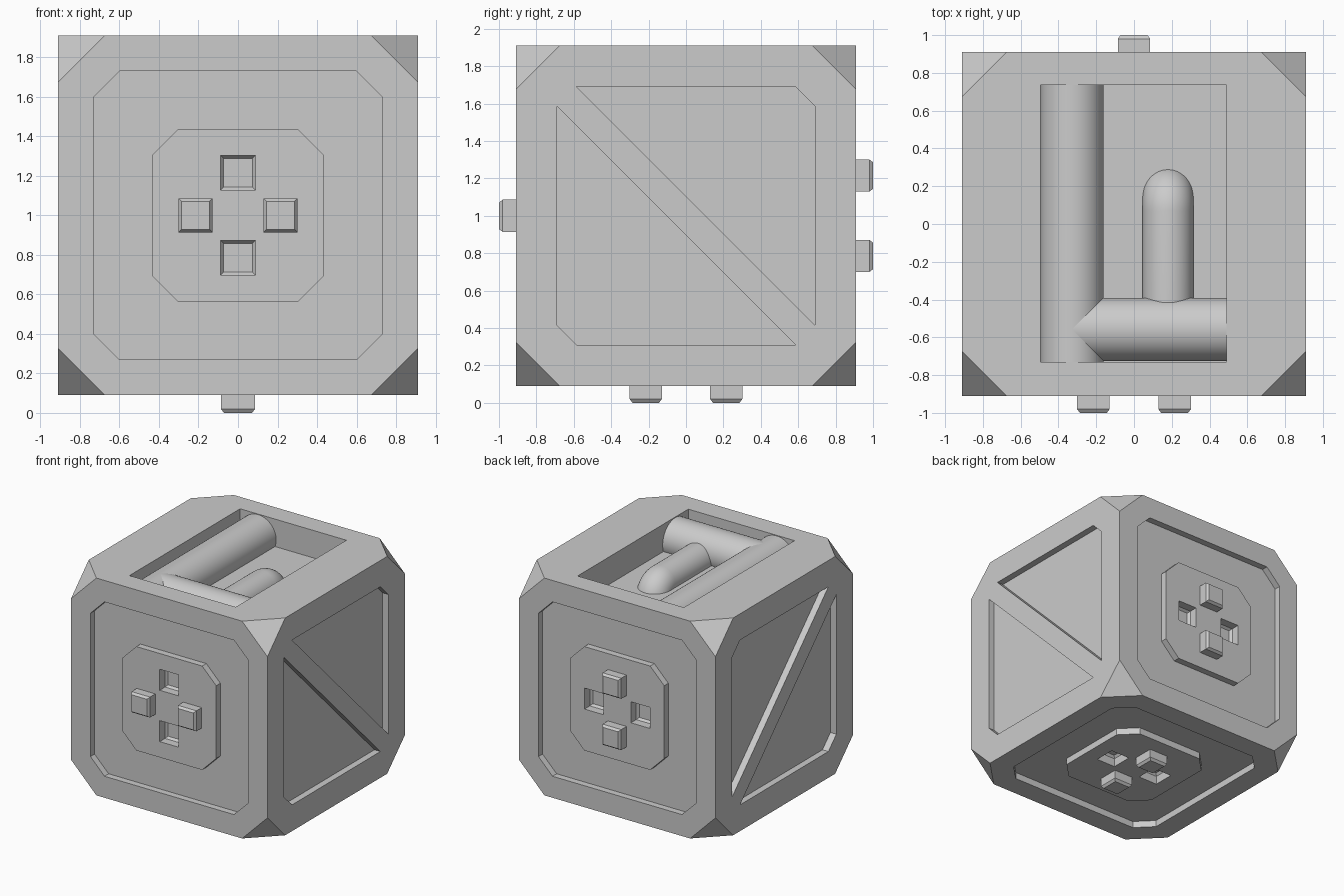
import bpy, bmesh
from math import sin, cos, pi
from mathutils import Vector, Matrix

if "Cube" in bpy.data.objects:
    bpy.data.objects.remove(bpy.data.objects["Cube"])

H = 0.91            # half size of the cube
MID = Vector((0, 0, 1.0))
DEPTH = 0.055       # depth of the side recesses


def face_frame(u, v, w):
    """Matrix taking (across, up, outward) to one face of the cube."""
    m = Matrix((u, v, w)).transposed().to_4x4()
    m.translation = MID + Vector(w) * H
    return m


FRONT = face_frame((1, 0, 0), (0, 0, 1), (0, -1, 0))
BACK = face_frame((-1, 0, 0), (0, 0, 1), (0, 1, 0))
BOTTOM = face_frame((1, 0, 0), (0, -1, 0), (0, 0, -1))
RIGHT = face_frame((0, 1, 0), (0, 0, 1), (1, 0, 0))
LEFT = face_frame((0, 1, 0), (0, 0, 1), (-1, 0, 0))
TOP = face_frame((1, 0, 0), (0, 1, 0), (0, 0, 1))


def skin(bm, loops, matrix=Matrix(), cyclic=False):
    """Join loops of points with quads; cap the ends unless cyclic."""
    rows = [[bm.verts.new(matrix @ Vector(p)) for p in lp] for lp in loops]
    n = len(rows[0])
    pairs = list(zip(rows, rows[1:])) + ([(rows[-1], rows[0])] if cyclic else [])
    for a, b in pairs:
        for i in range(n):
            j = (i + 1) % n
            bm.faces.new((a[i], a[j], b[j], b[i]))
    if not cyclic:
        bm.faces.new(rows[0])
        bm.faces.new(rows[-1])


def finish(bm, name):
    bmesh.ops.recalc_face_normals(bm, faces=bm.faces[:])
    me = bpy.data.meshes.new(name)
    bm.to_mesh(me)
    bm.free()
    ob = bpy.data.objects.new(name, me)
    bpy.context.collection.objects.link(ob)
    return ob


def at(pts, w):
    return [(u, v, w) for u, v in pts]


def rect(x0, x1, y0, y1):
    return [(x0, y0), (x1, y0), (x1, y1), (x0, y1)]


def square(c, h):
    return rect(c[0] - h, c[0] + h, c[1] - h, c[1] + h)


def octagon(a, b):
    return [(b, -a), (a, -b), (a, b), (b, a), (-b, a), (-a, b), (-a, -b), (-b, -a)]


# Cube with cut corners
bm = bmesh.new()
bmesh.ops.create_cube(bm, size=2 * H, matrix=Matrix.Translation(MID))
bmesh.ops.bevel(bm, geom=bm.verts[:], offset=0.235, segments=1, affect='VERTICES')
body = finish(bm, "cube_body")

# Cutters: ring recesses and sockets, triangle recesses, top pocket
cut = bmesh.new()
outer, inner = octagon(0.73, 0.60), octagon(0.435, 0.305)
OFF = 0.215
across = [(-OFF, 0), (OFF, 0)]
upright = [(0, -OFF), (0, OFF)]
panels = [("front", FRONT, across, upright),
          ("back", BACK, upright, across),
          ("bottom", BOTTOM, upright, across)]
for name, m, pegs, sockets in panels:
    skin(cut, [at(outer, 0.02), at(outer, -DEPTH), at(inner, -DEPTH), at(inner, 0.02)],
         m, cyclic=True)
    for c in sockets:
        skin(cut, [at(square(c, 0.088), 0.02), at(square(c, 0.088), -0.07),
                   at(square(c, 0.073), -0.09)], m)

triangle = [(-0.585, 0.69), (0.585, 0.69), (0.69, 0.585), (0.69, -0.585)]
for m in (RIGHT, LEFT):
    for s in (1, -1):
        pts = [(s * u, s * v) for u, v in triangle]
        skin(cut, [at(pts, 0.02), at(pts, -DEPTH)], m)

pocket = rect(-0.495, 0.49, -0.73, 0.735)
skin(cut, [at(pocket, 0.02), at(pocket, -0.23)], TOP)
cutter = finish(cut, "recess_cutter")
cutter.hide_render = True

mod = body.modifiers.new("recesses", 'BOOLEAN')
mod.operation, mod.solver, mod.object = 'DIFFERENCE', 'EXACT', cutter
bpy.context.view_layer.objects.active = body
bpy.ops.object.modifier_apply(modifier=mod.name)
bpy.data.objects.remove(cutter)

# Pegs with bevelled ends
for name, m, pegs, sockets in panels:
    for i, c in enumerate(pegs):
        bm = bmesh.new()
        skin(bm, [at(square(c, 0.086), -0.03), at(square(c, 0.086), 0.07),
                  at(square(c, 0.071), 0.09)], m)
        finish(bm, f"{name}_peg_{i + 1}")


def pipe(name, stations, side, r):
    """Round pipe through (point, tangent) stations lying in one plane."""
    side = Vector(side)
    loops = []
    for p, t in stations:
        up = Vector(t).cross(side)
        loops.append([Vector(p) + r * (cos(a) * side + sin(a) * up)
                      for a in (2 * pi * k / 64 for k in range(64))])
    bm = bmesh.new()
    skin(bm, loops)
    ob = finish(bm, name)
    bpy.ops.object.select_all(action='DESELECT')
    ob.select_set(True)
    bpy.context.view_layer.objects.active = ob
    bpy.ops.object.shade_smooth_by_angle()


# Pipes in the top pocket
Z = 1.738
Y, X = (0, 1, 0), (1, 0, 0)
pipe("long_pipe", [((-0.328, -0.74, Z), Y), ((-0.328, 0.745, Z), Y)], X, 0.167)
pipe("cross_pipe", [((-0.328, -0.558, Z), X), ((0.5, -0.558, Z), X)], Y, 0.167)
R, z3 = 0.1, 1.692
bend = [((0.18, 0.07 + R * sin(a), z3 - R + R * cos(a)), (0, cos(a), -sin(a)))
        for a in (pi / 2 * k / 12 for k in range(13))]
pipe("elbow_pipe", [((0.18, -0.55, z3), Y)] + bend, X, 0.135)
